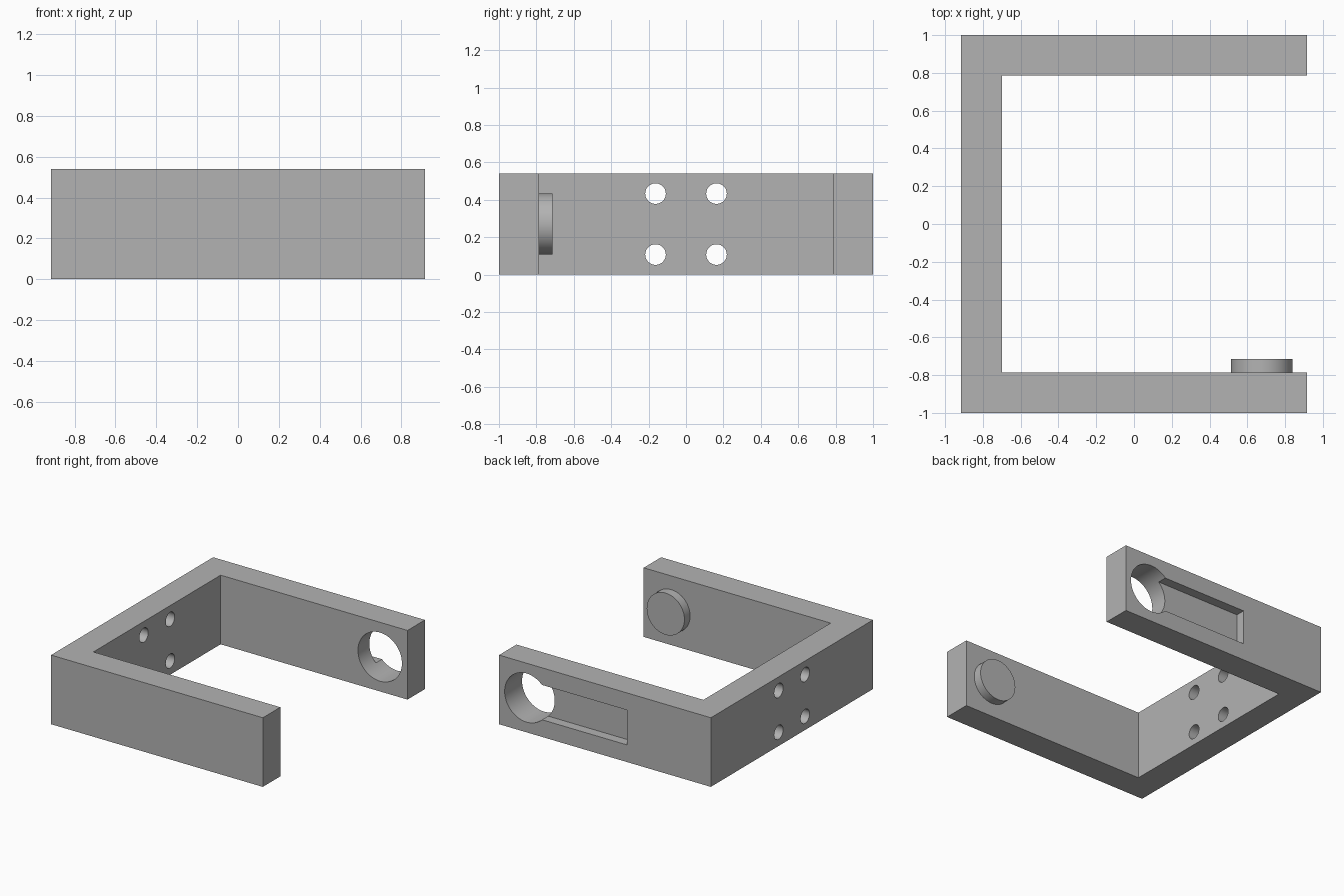
import bpy
import bmesh
import math
from mathutils import Matrix, Vector

cube = bpy.data.objects.get("Cube")
if cube:
    bpy.data.objects.remove(cube, do_unlink=True)

HALF_X, HALF_Y, HEIGHT = 0.915, 1.0, 0.54
WALL = 0.215
MID_Z = HEIGHT / 2
LOCK_X = 0.677

grey = bpy.data.materials.new("grey")
grey.use_nodes = True
colour = (0.45, 0.45, 0.45, 1)
grey.diffuse_color = colour
grey.node_tree.nodes["Principled BSDF"].inputs["Base Color"].default_value = colour


def finish(name, bm):
    bmesh.ops.recalc_face_normals(bm, faces=bm.faces)
    mesh = bpy.data.meshes.new(name)
    bm.to_mesh(mesh)
    bm.free()
    mesh.materials.append(grey)
    obj = bpy.data.objects.new(name, mesh)
    bpy.context.collection.objects.link(obj)
    return obj


def box(name, low, high):
    low, high = Vector(low), Vector(high)
    bm = bmesh.new()
    bmesh.ops.create_cube(bm, size=1)
    bmesh.ops.scale(bm, vec=high - low, verts=bm.verts)
    bmesh.ops.translate(bm, vec=(low + high) / 2, verts=bm.verts)
    return finish(name, bm)


def cylinder(name, centre, radius, depth, axis, sides=64):
    turn = Matrix.Rotation(math.pi / 2, 4, "Y" if axis == "X" else "X")
    bm = bmesh.new()
    bmesh.ops.create_cone(bm, cap_ends=True, segments=sides, radius1=radius,
                          radius2=radius, depth=depth,
                          matrix=Matrix.Translation(centre) @ turn)
    return finish(name, bm)


def smooth(obj):
    bpy.ops.object.select_all(action="DESELECT")
    obj.select_set(True)
    bpy.context.view_layer.objects.active = obj
    bpy.ops.object.shade_smooth_by_angle(angle=math.radians(30))


# U-shaped bracket extruded from its plan outline
inner_x, inner_y = WALL - HALF_X, HALF_Y - WALL
outline = [(-HALF_X, -HALF_Y), (HALF_X, -HALF_Y), (HALF_X, -inner_y), (inner_x, -inner_y),
           (inner_x, inner_y), (HALF_X, inner_y), (HALF_X, HALF_Y), (-HALF_X, HALF_Y)]
bm = bmesh.new()
base = bm.faces.new([bm.verts.new((x, y, 0)) for x, y in outline])
top = bmesh.ops.extrude_face_region(bm, geom=[base])["geom"]
bmesh.ops.translate(bm, vec=(0, 0, HEIGHT),
                    verts=[v for v in top if isinstance(v, bmesh.types.BMVert)])
bracket = finish("bracket", bm)

# Socket through the back arm, and the shallow slot leading to it
cutters = [
    cylinder("socket_cutter", (LOCK_X, HALF_Y - WALL / 2, MID_Z), 0.19, 0.5, "Y"),
    box("slot_cutter", (-0.19, HALF_Y - 0.075, MID_Z - 0.136),
        (LOCK_X, HALF_Y + 0.1, MID_Z + 0.136)),
]

# Four screw holes through the side wall
for y in (-0.163, 0.163):
    for z in (-0.163, 0.163):
        cutters.append(cylinder("screw_hole_cutter", (WALL / 2 - HALF_X, y, MID_Z + z),
                                0.055, 0.5, "X", 48))

bpy.context.view_layer.objects.active = bracket
for cutter in cutters:
    cutter.hide_render = True
    cut = bracket.modifiers.new(cutter.name, "BOOLEAN")
    cut.operation = "DIFFERENCE"
    cut.solver = "EXACT"
    cut.object = cutter
    bpy.ops.object.modifier_apply(modifier=cut.name)
    bpy.data.objects.remove(cutter, do_unlink=True)
smooth(bracket)

# Round locking stud on the inside of the front arm
stud = cylinder("locking_stud", (LOCK_X, -inner_y + 0.03, MID_Z), 0.163, 0.08, "Y")
smooth(stud)
